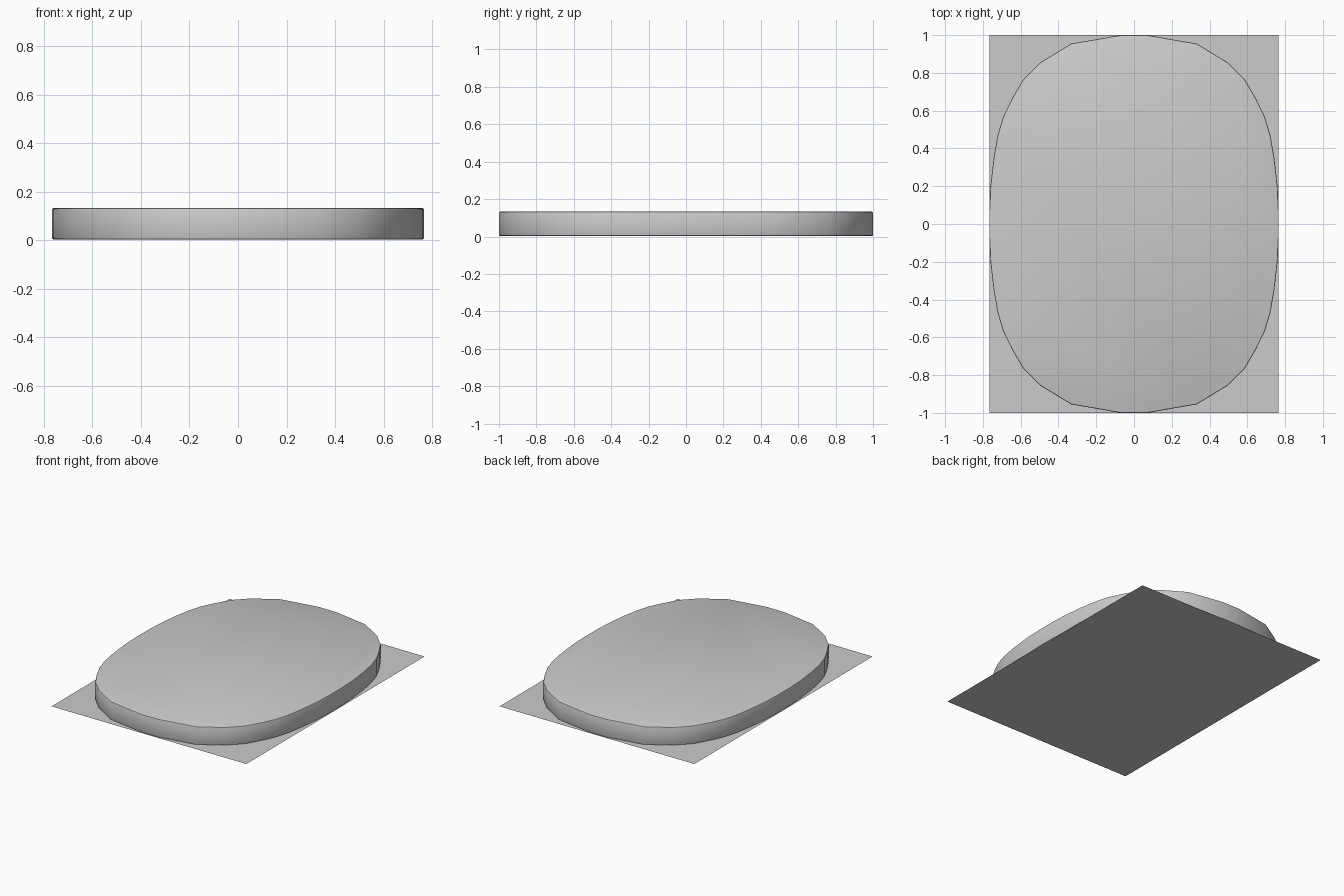
import bpy, bmesh, math

if "Cube" in bpy.data.objects:
    bpy.data.objects.remove(bpy.data.objects["Cube"])

grey = bpy.data.materials.new("light grey")
grey.diffuse_color = (0.6, 0.6, 0.6, 1)
grey.use_nodes = True
grey.node_tree.nodes["Principled BSDF"].inputs["Base Color"].default_value = grey.diffuse_color


def finish(name, bm):
    bmesh.ops.recalc_face_normals(bm, faces=bm.faces)
    me = bpy.data.meshes.new(name)
    bm.to_mesh(me)
    bm.free()
    me.materials.append(grey)
    ob = bpy.data.objects.new(name, me)
    bpy.context.collection.objects.link(ob)
    return ob


# Rounded slab: quarter outline mirrored into a full loop, extruded and edge-bevelled
quarter = [(0.766, 0.07), (0.76, 0.20), (0.743, 0.35), (0.722, 0.47), (0.692, 0.57),
           (0.645, 0.665), (0.588, 0.763), (0.497, 0.855), (0.332, 0.955), (0.07, 1.0)]
half = quarter + [(-x, y) for x, y in reversed(quarter)]
outline = half + [(-x, -y) for x, y in half]

bottom, top = 0.003, 0.133
bm = bmesh.new()
base = bm.faces.new([bm.verts.new((x, y, bottom)) for x, y in outline])
ext = bmesh.ops.extrude_face_region(bm, geom=[base], use_keep_orig=True)
bmesh.ops.translate(bm, vec=(0, 0, top - bottom),
                    verts=[g for g in ext["geom"] if isinstance(g, bmesh.types.BMVert)])
rims = [e for e in bm.edges if abs(e.verts[0].co.z - e.verts[1].co.z) < 1e-5]
bmesh.ops.recalc_face_normals(bm, faces=bm.faces)
bmesh.ops.bevel(bm, geom=rims, offset=0.007, segments=2, profile=0.5, affect='EDGES')
slab = finish("rounded_slab", bm)
bpy.context.view_layer.objects.active = slab
slab.select_set(True)
bpy.ops.object.shade_smooth_by_angle(angle=math.radians(35))

# Flat rectangular sheet under the slab
bm = bmesh.new()
w, d = 0.766, 1.0
bm.faces.new([bm.verts.new(p) for p in ((-w, -d, 0), (w, -d, 0), (w, d, 0), (-w, d, 0))])
finish("base_sheet", bm)
